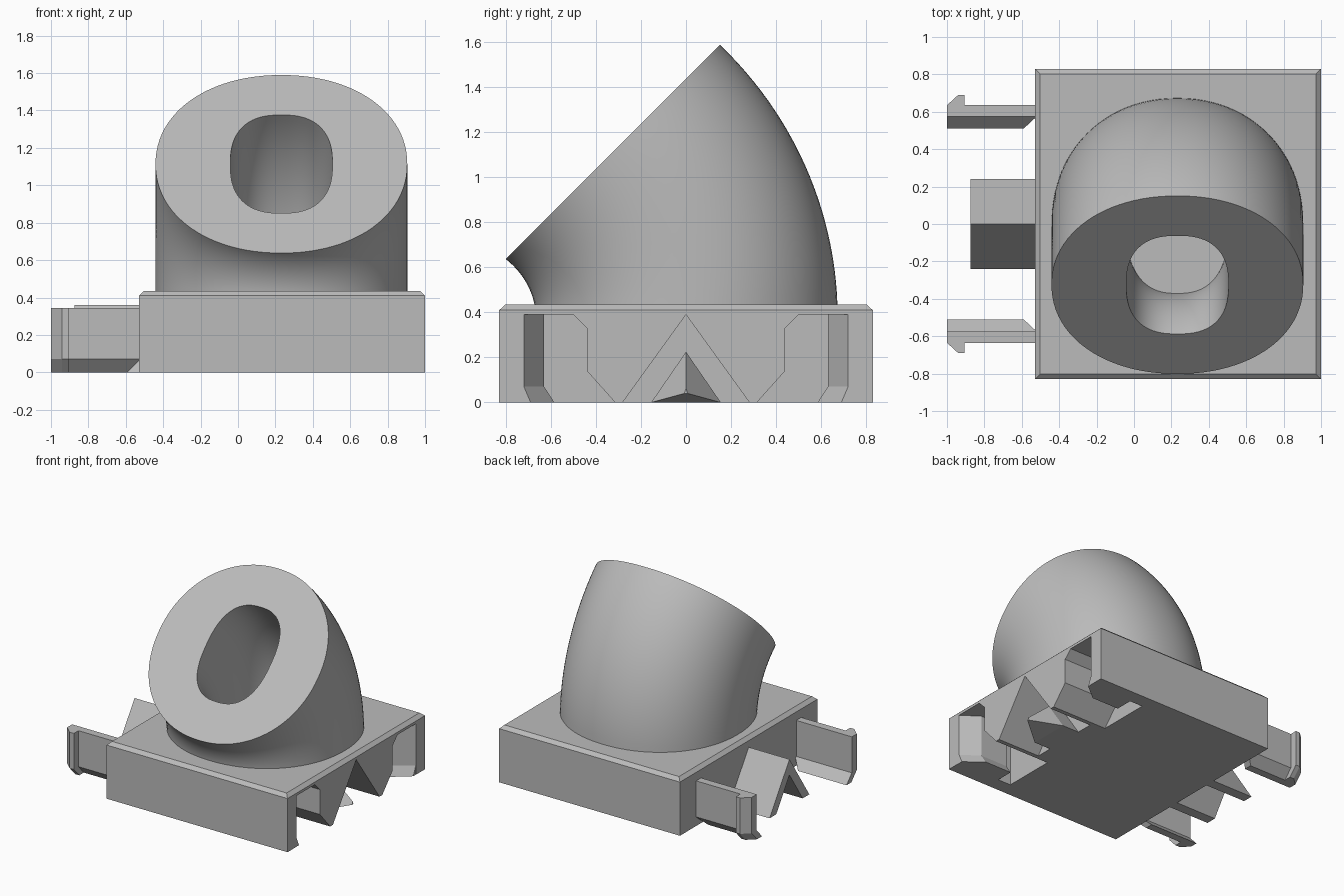
import bpy, bmesh
from math import sin, cos, pi, radians, copysign

if "Cube" in bpy.data.objects:
    bpy.data.objects.remove(bpy.data.objects["Cube"])

grey = bpy.data.materials.new("light grey")
grey.use_nodes = True
COLOR = (0.5, 0.5, 0.5, 1)
grey.diffuse_color = COLOR
grey.node_tree.nodes["Principled BSDF"].inputs["Base Color"].default_value = COLOR


def loft(name, rings, capped=True, closed=False):
    """Skin a list of equal-length point rings into a mesh object."""
    bm = bmesh.new()
    loops = [[bm.verts.new(p) for p in ring] for ring in rings]
    n = len(loops[0])
    pairs = list(zip(loops, loops[1:]))
    if closed:
        pairs.append((loops[-1], loops[0]))
    for a, b in pairs:
        for i in range(n):
            j = (i + 1) % n
            bm.faces.new((a[i], a[j], b[j], b[i]))
    if capped:
        bm.faces.new(loops[0])
        bm.faces.new(loops[-1])
    bmesh.ops.recalc_face_normals(bm, faces=bm.faces)
    mesh = bpy.data.meshes.new(name)
    bm.to_mesh(mesh)
    bm.free()
    mesh.materials.append(grey)
    obj = bpy.data.objects.new(name, mesh)
    bpy.context.collection.objects.link(obj)
    return obj


def prism(name, section, x0, x1):
    """Extrude a (y, z) section along x."""
    return loft(name, [[(x, y, z) for y, z in section] for x in (x0, x1)])


def bent_wall(name, plan, top, side):
    """Wall with an (x, y, foot dx, foot dy) plan whose foot bends sideways."""
    levels = ((top, 0), (0.07, 0), (0, 1))
    return loft(name, [[(x + k * dx, side * (y + k * dy), z)
                        for x, y, dx, dy in plan] for z, k in levels])


# Base block with chamfered top edge
def rectangle(inset, z):
    x0, x1, y = -0.53 + inset, 1 - inset, 0.83 - inset
    return [(x0, -y, z), (x1, -y, z), (x1, y, z), (x0, y, z)]


base = loft("base_block", [rectangle(0, 0), rectangle(0, 0.41), rectangle(0.027, 0.435)])

# Sockets cut into the left end, open underneath
pocket = [(0.72, -0.05), (0.72, 0.39), (0.5, 0.39), (0.44, 0.33), (0.44, 0.14), (0.27, -0.05)]
cutters = [prism("socket_cutter", [(s * y, z) for y, z in pocket], 0.53, 1.1) for s in (-1, 1)]
cutters.append(prism("roof_cutter", [(0, 0.39), (0.318, -0.05), (-0.318, -0.05)], 0.64, 1.1))
bpy.context.view_layer.objects.active = base
for cutter in cutters:
    cutter.hide_render = True
    mod = base.modifiers.new("socket", 'BOOLEAN')
    mod.operation = 'DIFFERENCE'
    mod.solver = 'EXACT'
    mod.object = cutter
    bpy.ops.object.modifier_apply(modifier=mod.name)
    bpy.data.objects.remove(cutter)

# Spring clips on the right end and matching catches in the sockets
b = -0.065
clip_plan = [(-0.52, 0.575, -0.07, b), (-0.52, 0.635, -0.07, b), (-0.905, 0.635, 0, b),
             (-0.905, 0.69, 0, b), (-0.94, 0.69, 0, b), (-1, 0.635, 0, b), (-1, 0.575, 0, b)]
catch_plan = [(0.999, 0.73, 0, 0), (0.999, 0.72, 0, -0.03), (0.87, 0.63, 0, -0.045),
              (0.64, 0.63, 0, -0.045), (0.64, 0.73, 0, 0)]
for side, word in ((-1, "front"), (1, "back")):
    bent_wall(word + "_clip", clip_plan, 0.345, side)
    bent_wall(word + "_catch", catch_plan, 0.395, side)

# Roof-shaped locating tongue and the pointed wedge that it sits over
prism("locating_tongue", [(0, 0.36), (0.24, 0), (0.16, 0), (0, 0.24), (-0.16, 0), (-0.24, 0)],
      -0.875, -0.52)
tri = [(0, 0.225), (0.155, 0), (-0.155, 0)]
loft("locating_wedge", [[(0.63, y, z) for y, z in tri], [(0.78, y, z) for y, z in tri],
                        [(0.97, y * 0.05, 0.04 + z * 0.1) for y, z in tri]])


# Bent tube: outer wall, slanted rim and inner bore swept through an eighth turn
def tube_ring(t, rx, ry, power, count=96):
    angle = radians(45) * t
    pivot = -0.961 - 0.044 * t
    ring = []
    for i in range(count):
        c, s = cos(2 * pi * i / count), sin(2 * pi * i / count)
        u = copysign(abs(c) ** (2 / power), c) * rx
        r = 0.961 + copysign(abs(s) ** (2 / power), s) * ry
        ring.append((0.232 + u, pivot + r * cos(angle), 0.434 + r * sin(angle)))
    return ring


steps = [i / 24 for i in range(25)]
outer = [tube_ring(t, 0.673, 0.673, 2.1) for t in steps]
inner = [tube_ring(t, 0.273, 0.371, 2.5) for t in reversed(steps)]
tube = loft("bent_tube", outer + inner, capped=False, closed=True)
bpy.ops.object.select_all(action='DESELECT')
tube.select_set(True)
bpy.context.view_layer.objects.active = tube
bpy.ops.object.shade_smooth_by_angle(angle=radians(35))
